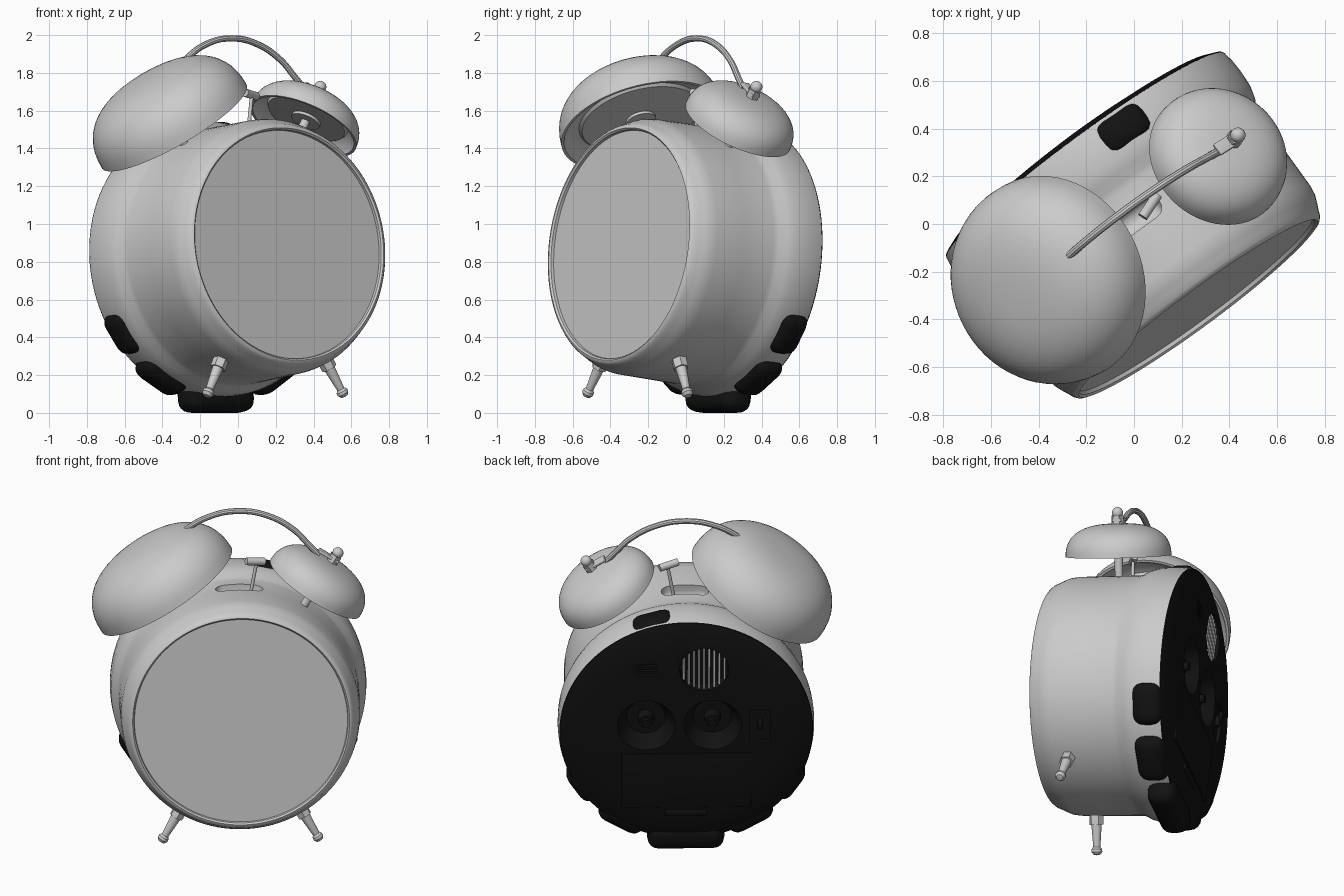
import bpy, bmesh
from math import sin, cos, pi, radians
from mathutils import Matrix, Vector

if "Cube" in bpy.data.objects:
    bpy.data.objects.remove(bpy.data.objects["Cube"])

# Clock frame: origin at dial centre, X right, Y toward back, Z up; turned and leaned back
CLOCK = (Matrix.Translation((0.26, -0.341, 0.892)) @ Matrix.Rotation(radians(36.4), 4, 'Z')
         @ Matrix.Rotation(radians(-7), 4, 'X'))

black = bpy.data.materials.new("black_plastic")
black.diffuse_color = (0.006, 0.006, 0.006, 1)
black.use_nodes = True
black.node_tree.nodes["Principled BSDF"].inputs["Base Color"].default_value = black.diffuse_color


def finish(name, bm, local=Matrix(), mat=None):
    bmesh.ops.remove_doubles(bm, verts=bm.verts, dist=1e-5)
    bmesh.ops.recalc_face_normals(bm, faces=bm.faces)
    me = bpy.data.meshes.new(name)
    bm.to_mesh(me)
    bm.free()
    ob = bpy.data.objects.new(name, me)
    bpy.context.collection.objects.link(ob)
    ob.matrix_world = CLOCK @ local
    if mat:
        me.materials.append(mat)
    return ob


def aim(loc, axis):
    return Matrix.Translation(loc) @ Vector(axis).to_track_quat('Z', 'Y').to_matrix().to_4x4()


def radial(loc, d):
    """Frame with Z along d (in the XZ plane) and Y kept front to back."""
    y = Vector((0, 1, 0))
    return Matrix.Translation(loc) @ Matrix((y.cross(d), y, d)).transposed().to_4x4()


def lathe(name, pts, loc=(0, 0, 0), axis=(0, 1, 0), n=64, mat=None):
    """Revolve (radius, height) points about axis."""
    bm = bmesh.new()
    rings = [[bm.verts.new((r * cos(2 * pi * i / n), r * sin(2 * pi * i / n), h)) for i in range(n)]
             for r, h in pts]
    for a, b in zip(rings, rings[1:]):
        for i in range(n):
            j = (i + 1) % n
            bm.faces.new((a[i], a[j], b[j], b[i]))
    return finish(name, bm, aim(loc, axis), mat)


def rod(name, r, a, b, n=16, r2=None, mat=None):
    a, b = Vector(a), Vector(b)
    L = (b - a).length
    return lathe(name, [(0, 0), (r, 0), (r2 or r, L), (0, L)], a, b - a, n, mat)


def ball(name, r, loc):
    bm = bmesh.new()
    bmesh.ops.create_uvsphere(bm, u_segments=20, v_segments=12, radius=r)
    return finish(name, bm, Matrix.Translation(loc))


def box(name, size, local, mat=None, bevel=0.0):
    bm = bmesh.new()
    bmesh.ops.create_cube(bm, size=1)
    bmesh.ops.scale(bm, vec=size, verts=bm.verts)
    if bevel:
        bmesh.ops.bevel(bm, geom=bm.edges[:], offset=bevel, segments=4, profile=0.5, affect='EDGES')
    return finish(name, bm, local, mat)


def cut(ob, cutter):
    m = ob.modifiers.new("cut", 'BOOLEAN')
    m.object, m.operation, m.solver = cutter, 'DIFFERENCE', 'EXACT'
    bpy.context.view_layer.objects.active = ob
    bpy.ops.object.modifier_apply(modifier=m.name)
    bpy.data.objects.remove(cutter)


# Case with bezel, and flared rear band
case = lathe("case", [(0, .02), (.607, .02), (.611, -.008), (.62, -.017), (.632, -.013), (.643, .0),
                      (.653, .025), (.665, .05), (.677, .08), (.683, .12), (.685, .3), (.687, .49),
                      (.694, .52), (.715, .56), (.729, .61), (.733, .68), (.731, .74), (.724, .782),
                      (.7, .782), (.7, .66), (0, .66)], n=96)
slot = box("slot_cutter", (.27, .1, .2), Matrix.Translation((0, .365, .70)), bevel=.045)
cut(case, slot)
lathe("dial_glass", [(0, .008), (.609, .008), (.609, .018), (0, .018)], n=96)

# Black back cover with recesses
back = lathe("back_cover", [(0, .66), (.699, .66), (.699, .782), (.725, .782), (.722, .788),
                            (.68, .806), (.55, .824), (0, .826)], n=96, mat=black)
KNOBS = [(.23, .06), (-.15, .06)]
for x, z in KNOBS:
    cut(back, rod("knob_cutter", .11, (x, .73, z), (x, .834, z), 40, r2=.17))
cut(back, rod("grille_cutter", .14, (-.10, .755, .43), (-.10, .87, .43), 40))
for k in range(3):
    cut(back, box("vent_cutter", (.11, .04, .014), Matrix.Translation((.23, .825, .40 + .03 * k))))
cut(back, box("switch_cutter", (.12, .04, .22), Matrix.Translation((-.42, .825, .05))))
for x, z in KNOBS:
    rod("setting_knob", .05, (x, .72, z), (x, .785, z), 24, r2=.04, mat=black)
    rod("knob_cap", .025, (x, .78, z), (x, .81, z), 16, mat=black)
box("switch_lever", (.03, .04, .06), Matrix.Translation((-.42, .815, .06)), black, .006)
box("battery_door", (.74, .02, .36), Matrix.Translation((0, .821, -.31)), black, .004)
box("battery_latch", (.24, .03, .035), Matrix.Translation((0, .822, -.53)), black, .006)
for k in range(-4, 5):
    x = k * .029
    h = 2 * (.138 ** 2 - x * x) ** .5
    box("grille_bar", (.012, .02, h), Matrix.Translation((-.10 + x, .80, .43)))

# Black rubber pads on the rear rim: (angle from bottom, width, depth, centre y, outer radius)
PADS = [(0, .44, .17, .73, .806), (164, .25, .17, .70, .748)]
PADS += [(s * a, w, .18, .705, r) for s in (-1, 1) for a, w, r in ((31, .29, .775), (57, .25, .762))]
for deg, w, dep, y, r in PADS:
    d = Vector((sin(radians(deg)), 0, -cos(radians(deg))))
    box("rim_pad", (w, dep, .17), radial(d * (r - .085) + Vector((0, y, 0)), d), black, .065)

# Front legs
for s in (-1, 1):
    d = Vector((s * sin(radians(30)), 0, -cos(radians(30))))
    at = lambda r: d * r + Vector((0, .2, 0))
    rod("leg_nut", .042, at(.66), at(.735), 6)
    rod("leg_shaft", .03, at(.73), at(.87), 16, r2=.02)
    lathe("leg_foot", [(0, -.02), (.02, -.02), (.03, -.008), (.031, .008), (.02, .024), (0, .028)],
          at(.882), d, 20)

# Bells: lipped domes on posts, leaning outward, with a recessed inner plate
BY, TILT = .365, radians(32)
for s, R, H, cx in ((-1, .443, .303, -.415), (1, .303, .185, .434)):
    name = "large_bell" if s < 0 else "small_bell"
    c, ax = Vector((cx, BY, .675)), Vector((s * sin(TILT), 0, cos(TILT)))
    dome = [(R * max(cos(i / 14 * pi / 2), 0) ** .73 if i < 14 else 0, H * sin(i / 14 * pi / 2) ** .85)
            for i in range(15)]
    inner = [(R * .72, .045), (R * .75, .06), (R - .06, .05), (R - .02, .012), (R - .015, 0), (R, 0)]
    lathe(name, dome + [(0, .045)] + inner, c, ax, 64)
    rod("bell_post", .024, c - ax * .16, c + ax * .06)
    rod("bell_washer", .08, c + ax * .03, c + ax * .055, 24)
    if s > 0:
        top = c + ax * H
        side = Vector((ax.z, 0, -ax.x))
        box("handle_bracket", (.13, .055, .018), radial(top - side * .035 + ax * .02, ax), bevel=.005)
        rod("bell_nut", .036, top - ax * .01, top + ax * .045, 6)
        ball("nut_ball", .032, top + ax * .062)

# Carrying handle arching over the bells
half = [(0, 1.143), (.16, 1.115), (.31, 1.03), (.40, .935), (.455, .875)]
path = [(-x, z) for x, z in half[:0:-1]] + half
cu = bpy.data.curves.new("handle", 'CURVE')
cu.dimensions, cu.bevel_depth, cu.bevel_resolution, cu.use_fill_caps = '3D', .017, 3, True
sp = cu.splines.new('BEZIER')
sp.bezier_points.add(len(path) - 1)
for p, (x, z) in zip(sp.bezier_points, path):
    p.co = (x, BY - .005, z)
    p.handle_left_type = p.handle_right_type = 'AUTO'
handle = bpy.data.objects.new("handle", cu)
bpy.context.collection.objects.link(handle)
handle.matrix_world = CLOCK

# Hammer between the bells
rod("hammer_stem", .01, (.06, .36, .62), (.10, .35, .84), 12)
rod("hammer_head", .022, (.04, .33, .85), (.145, .37, .835), 16)

# Smooth shading with crisp edges
bpy.ops.object.select_all(action='DESELECT')
handle.select_set(True)
bpy.context.view_layer.objects.active = handle
bpy.ops.object.convert(target='MESH')
bpy.ops.object.select_all(action='SELECT')
bpy.ops.object.shade_smooth_by_angle(angle=radians(35))
